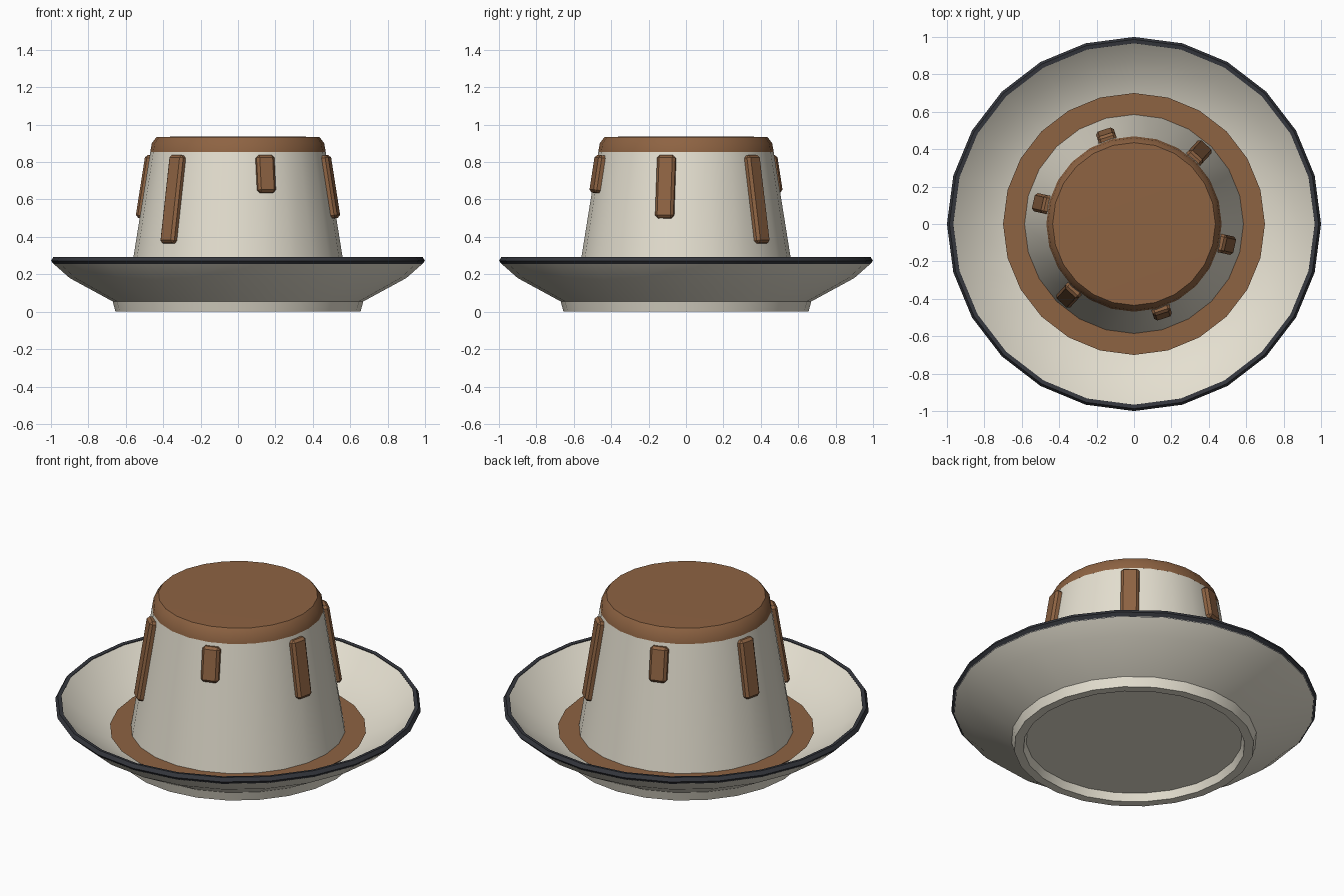
import bpy, bmesh, math
from mathutils import Matrix, Vector

if "Cube" in bpy.data.objects:
    bpy.data.objects.remove(bpy.data.objects["Cube"])

SIDES = 24


def material(name, rgb):
    m = bpy.data.materials.new(name)
    m.diffuse_color = (*rgb, 1)
    m.use_nodes = True
    m.node_tree.nodes["Principled BSDF"].inputs["Base Color"].default_value = m.diffuse_color
    return m


cream = material("cream", (0.78, 0.74, 0.63))
caramel = material("caramel", (0.27, 0.125, 0.055))
slate = material("slate", (0.035, 0.038, 0.047))


def finish(bm, name, mat, angle=30):
    bmesh.ops.recalc_face_normals(bm, faces=bm.faces)
    me = bpy.data.meshes.new(name)
    bm.to_mesh(me)
    bm.free()
    me.materials.append(mat)
    ob = bpy.data.objects.new(name, me)
    bpy.context.collection.objects.link(ob)
    bpy.ops.object.select_all(action='DESELECT')
    ob.select_set(True)
    bpy.context.view_layer.objects.active = ob
    bpy.ops.object.shade_smooth_by_angle(angle=math.radians(angle))
    return ob


def lathe(name, profile, mat, closed=False, angle=30):
    """Revolve (radius, z) points about z; radius 0 becomes a pole."""
    bm = bmesh.new()
    rings = []
    for r, z in profile:
        if r == 0:
            rings.append([bm.verts.new((0, 0, z))] * SIDES)
        else:
            rings.append([bm.verts.new((r * math.cos(a), r * math.sin(a), z))
                          for a in (2 * math.pi * i / SIDES for i in range(SIDES))])
    pairs = list(zip(rings, rings[1:]))
    if closed:
        pairs.append((rings[-1], rings[0]))
    for lo, hi in pairs:
        for i in range(SIDES):
            j = (i + 1) % SIDES
            bm.faces.new(list(dict.fromkeys((lo[i], lo[j], hi[j], hi[i]))))
    return finish(bm, name, mat, angle)


# Saucer with recessed foot
lathe("plate", [(0, 0.045), (0.59, 0.045), (0.605, 0), (0.655, 0), (0.67, 0.055),
                (0.90, 0.18), (0.985, 0.255), (0.97, 0.287), (0.87, 0.20),
                (0.70, 0.115), (0.60, 0.09), (0, 0.09)], cream)

# Dark rim band
lathe("plate_rim", [(0.982, 0.252), (1.0, 0.272), (0.987, 0.293), (0.966, 0.290)],
      slate, closed=True)

# Sauce pool in the saucer
lathe("sauce_pool", [(0, 0.095), (0.66, 0.095), (0.70, 0.13), (0, 0.13)], caramel)

# Pudding body
lathe("pudding", [(0, 0.10), (0.59, 0.10), (0.468, 0.86), (0, 0.86)], cream)

# Caramel cap
lathe("caramel_cap", [(0, 0.855), (0.469, 0.855), (0.461, 0.90), (0.435, 0.935),
                      (0, 0.938)], caramel)

# Caramel drips, tilted to follow the pudding wall
TOP, SLOPE = 0.835, (0.59 - 0.468) / 0.76
tilt = math.atan(SLOPE)
for k in range(6):
    low = (0.50, 0.365, 0.635)[k % 3]
    mid = (TOP + low) / 2
    r = 0.468 + (0.86 - mid) * SLOPE
    bm = bmesh.new()
    bmesh.ops.create_cube(bm, size=1)
    bmesh.ops.scale(bm, vec=Vector((0.056, 0.10, (TOP - low) / math.cos(tilt))), verts=bm.verts)
    bmesh.ops.bevel(bm, geom=bm.edges[:], offset=0.014, segments=1, affect='EDGES')
    bm.transform(Matrix.Rotation(math.radians(-12.5 + 60 * k), 4, 'Z')
                 @ Matrix.Translation((r, 0, mid))
                 @ Matrix.Rotation(-tilt, 4, 'Y'))
    finish(bm, f"caramel_drip_{k + 1}", caramel)
